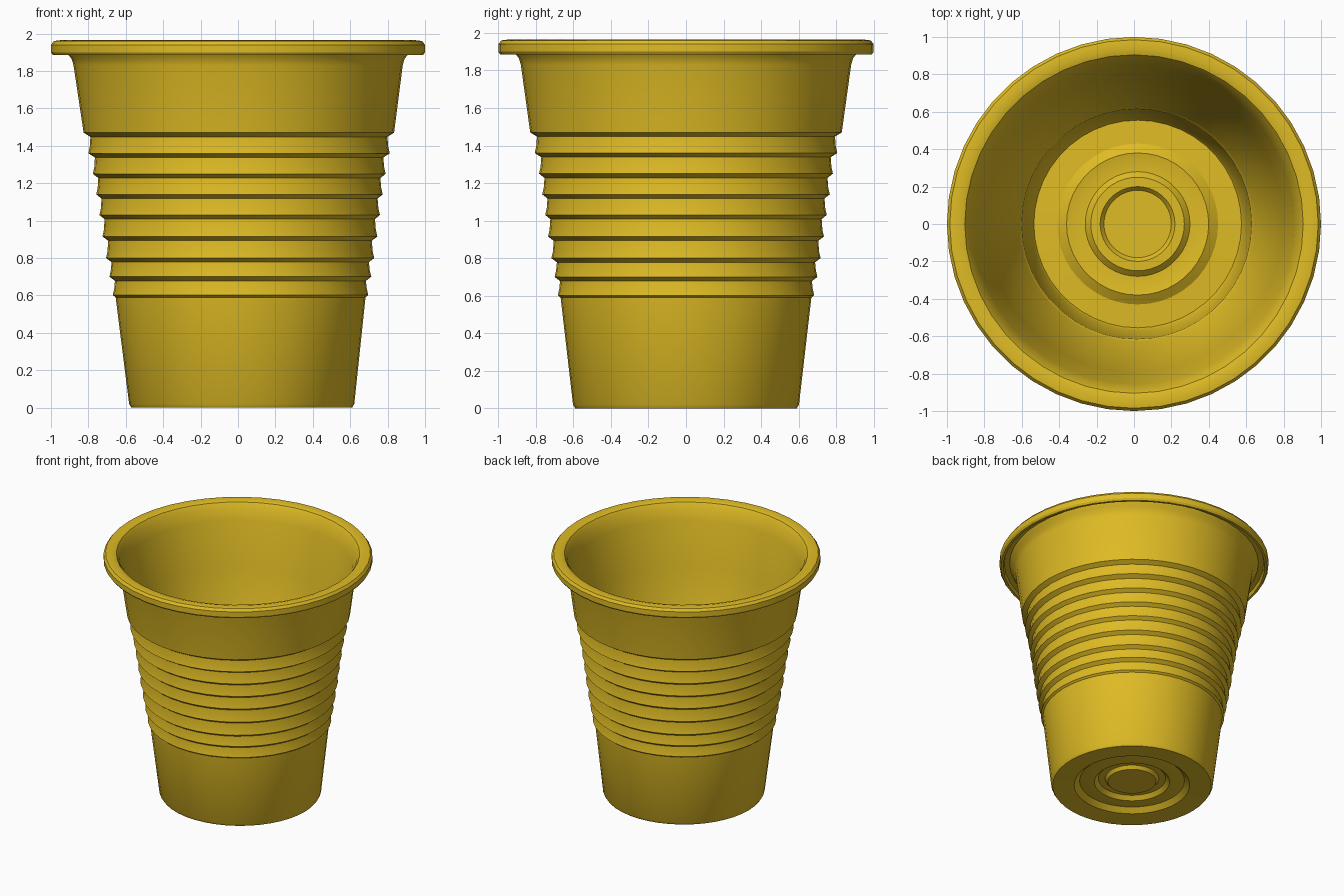
import bpy, bmesh, math

if "Cube" in bpy.data.objects:
    bpy.data.objects.remove(bpy.data.objects["Cube"])

SEGMENTS = 44

yellow = bpy.data.materials.new("mustard yellow plastic")
yellow.diffuse_color = (0.74, 0.50, 0.018, 1)
yellow.use_nodes = True
yellow.node_tree.nodes["Principled BSDF"].inputs["Base Color"].default_value = yellow.diffuse_color

# outer underside: concentric stepped rings, centre to edge
profile = [(0, 0.035), (0.18, 0.035), (0.20, 0.06), (0.25, 0.06),
           (0.28, 0.03), (0.32, 0.03), (0.39, 0.04), (0.43, 0.005),
           (0.59, 0.0), (0.602, 0.02)]

# lower wall, then ribs that each widen downwards over a small ledge
profile.append((0.668, 0.59))
ridges = [(0.683, 0.602), (0.70, 0.70), (0.717, 0.80), (0.735, 0.915),
          (0.75, 1.03), (0.766, 1.14), (0.783, 1.25), (0.806, 1.36)]
tops = [z for r, z in ridges[1:]] + [1.47]
for (r, z), nxt in zip(ridges, tops):
    profile += [(r, z), (r - 0.008, z + 0.035), (r - 0.012, nxt - 0.022)]

# smooth upper wall flaring into the curled rim
profile += [(0.83, 1.47), (0.88, 1.83), (0.89, 1.865), (0.91, 1.89),
            (0.925, 1.915), (0.965, 1.915), (0.972, 1.885), (0.99, 1.885),
            (1.0, 1.90), (1.0, 1.94), (0.985, 1.96), (0.94, 1.966),
            (0.905, 1.955), (0.885, 1.925)]

# inner wall and stepped floor, edge to centre
profile += [(0.855, 1.83), (0.795, 1.47), (0.63, 0.60), (0.615, 0.58),
            (0.567, 0.05), (0.555, 0.032), (0.43, 0.037), (0.38, 0.07),
            (0.33, 0.06), (0.28, 0.06), (0.25, 0.09), (0.20, 0.09),
            (0.18, 0.065), (0, 0.065)]

# lathe the cup, with the axis leaning very slightly
bm = bmesh.new()
rings = []
for r, z in profile:
    ox = 0.02 * (1 - z / 1.9) if z < 1.88 else 0
    if r == 0:
        rings.append([bm.verts.new((ox, 0, z))] * SEGMENTS)
        continue
    rings.append([bm.verts.new((ox + r * math.cos(2 * math.pi * i / SEGMENTS),
                                r * math.sin(2 * math.pi * i / SEGMENTS), z))
                  for i in range(SEGMENTS)])
for a, b in zip(rings, rings[1:]):
    for i in range(SEGMENTS):
        j = (i + 1) % SEGMENTS
        corners = list(dict.fromkeys((a[i], a[j], b[j], b[i])))
        bm.faces.new(corners)
bmesh.ops.recalc_face_normals(bm, faces=bm.faces)

mesh = bpy.data.meshes.new("ribbed_cup")
bm.to_mesh(mesh)
bm.free()
mesh.materials.append(yellow)
cup = bpy.data.objects.new("ribbed_cup", mesh)
bpy.context.collection.objects.link(cup)

bpy.context.view_layer.objects.active = cup
cup.select_set(True)
bpy.ops.object.shade_smooth_by_angle(angle=math.radians(30))
